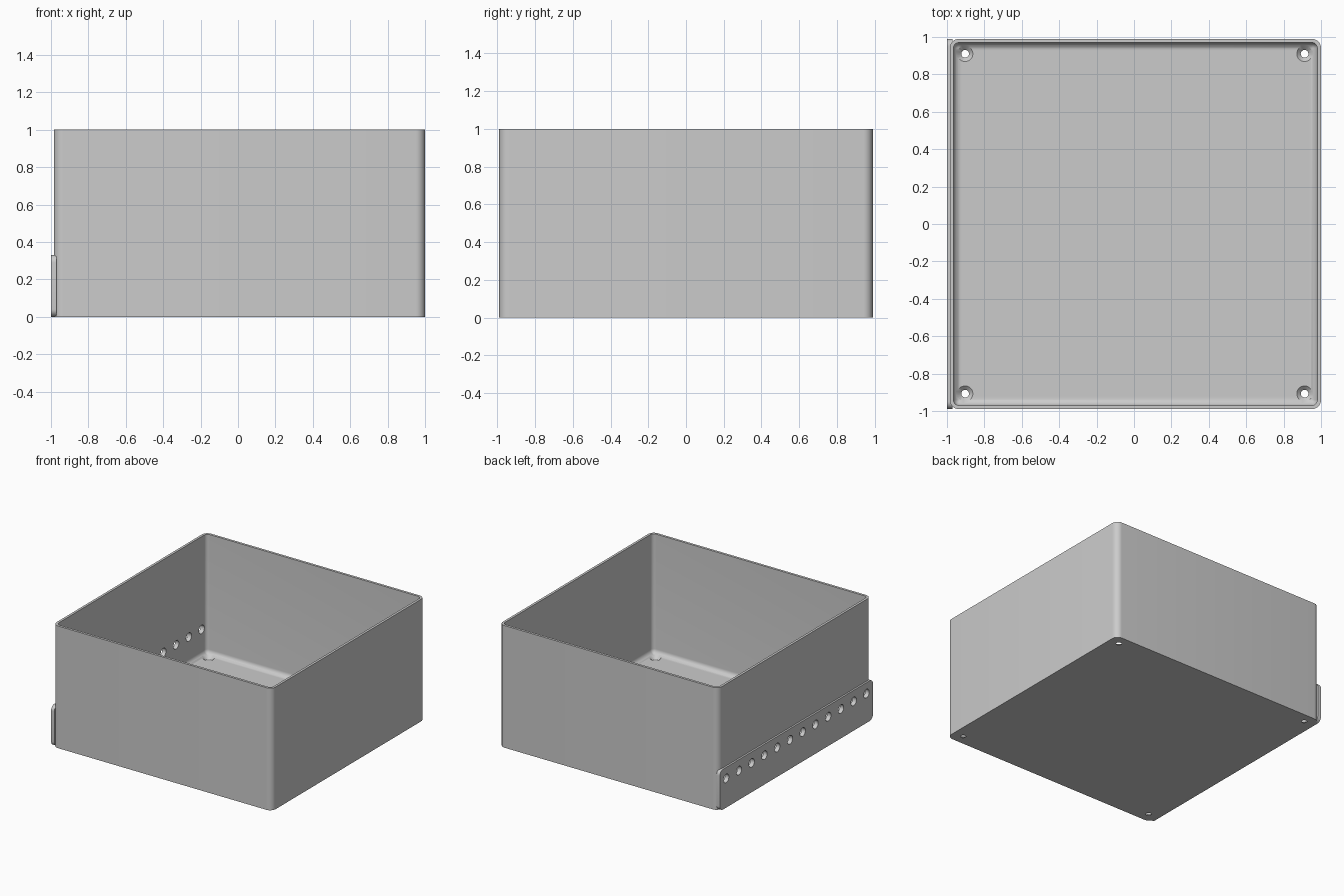
import bpy, bmesh, math
from mathutils import Matrix

cube = bpy.data.objects.get("Cube")
if cube:
    bpy.data.objects.remove(cube, do_unlink=True)

X0, X1, Y, H = -0.985, 1.0, 0.99, 1.0      # outer box
WALL, CORNER, FILLET, STEPS = 0.02, 0.05, 0.04, 8

grey = bpy.data.materials.new("light_grey")
grey.use_nodes = True
colour = (0.6, 0.6, 0.6, 1)
grey.diffuse_color = colour
grey.node_tree.nodes["Principled BSDF"].inputs["Base Color"].default_value = colour


def make(name, bm):
    bmesh.ops.recalc_face_normals(bm, faces=bm.faces)
    mesh = bpy.data.meshes.new(name)
    bm.to_mesh(mesh)
    bm.free()
    mesh.materials.append(grey)
    ob = bpy.data.objects.new(name, mesh)
    bpy.context.collection.objects.link(ob)
    return ob


def ring(bm, inset, z):
    """Rounded rectangle loop, moved inwards by inset."""
    r = max(CORNER - inset, 0.008)
    cx, hx, hy = (X0 + X1) / 2, (X1 - X0) / 2 - inset - r, Y - inset - r
    verts = []
    for q, (sx, sy) in enumerate([(1, 1), (-1, 1), (-1, -1), (1, -1)]):
        for i in range(STEPS + 1):
            a = (q + i / STEPS) * math.pi / 2
            verts.append(bm.verts.new((cx + sx * hx + r * math.cos(a),
                                       sy * hy + r * math.sin(a), z)))
    return verts


def add_cone(bm, r1, r2, depth, matrix):
    bmesh.ops.create_cone(bm, cap_ends=True, segments=32, radius1=r1,
                          radius2=r2, depth=depth, matrix=matrix)


def cut(ob, cutter):
    mod = ob.modifiers.new("holes", "BOOLEAN")
    mod.operation, mod.solver, mod.object = "DIFFERENCE", "EXACT", cutter
    deps = bpy.context.evaluated_depsgraph_get()
    mesh = bpy.data.meshes.new_from_object(ob.evaluated_get(deps))
    ob.modifiers.clear()
    ob.data = mesh


# Open box: outer wall, rim, inner wall and a filleted floor
bm = bmesh.new()
levels = [(0, 0), (0, H), (WALL, H)]
for i in range(STEPS + 1):
    a = i / STEPS * math.pi / 2
    levels.append((WALL + FILLET * (1 - math.cos(a)),
                   WALL + FILLET * (1 - math.sin(a))))
loops = [ring(bm, *level) for level in levels]
for low, high in zip(loops, loops[1:]):
    for i in range(len(low)):
        j = (i + 1) % len(low)
        bm.faces.new((low[i], low[j], high[j], high[i]))
bm.faces.new(loops[0])
bm.faces.new(loops[-1])
box = make("open_box", bm)

# Side mounting strip with rounded corners
bm = bmesh.new()
bmesh.ops.create_cube(bm, size=1, matrix=Matrix.Translation((-0.985, 0, 0.165))
                      @ Matrix.Diagonal((0.03, 2 * Y, 0.33, 1)))
edges = [e for e in bm.edges if abs(e.verts[0].co.x - e.verts[1].co.x) > 0.01]
bmesh.ops.bevel(bm, geom=edges, offset=0.04, segments=STEPS, profile=0.5,
                affect="EDGES")
strip = make("mounting_strip", bm)

# Row of holes through the strip and wall
bm = bmesh.new()
for i in range(12):
    y = -0.907 + i * 0.165
    add_cone(bm, 0.035, 0.035, 0.2, Matrix.Translation((-0.98, y, 0.24))
             @ Matrix.Rotation(math.pi / 2, 4, "Y"))
side_holes = make("side_hole_cutter", bm)

# Countersunk screw holes in the floor corners
bm = bmesh.new()
for x in (-0.903, 0.912):
    for y in (-0.907, 0.91):
        # the cone runs past both floor surfaces at a constant slope
        add_cone(bm, 0.01, 0.052, 0.04, Matrix.Translation((x, y, 0.01)))
floor_holes = make("floor_hole_cutter", bm)

cut(box, side_holes)
cut(box, floor_holes)
cut(strip, side_holes)
for helper in (side_holes, floor_holes):
    bpy.data.objects.remove(helper, do_unlink=True)

# Smooth the curves, keep crisp edges
bpy.ops.object.select_all(action="DESELECT")
for ob in (box, strip):
    ob.select_set(True)
bpy.context.view_layer.objects.active = box
bpy.ops.object.shade_smooth_by_angle(angle=math.radians(30))
